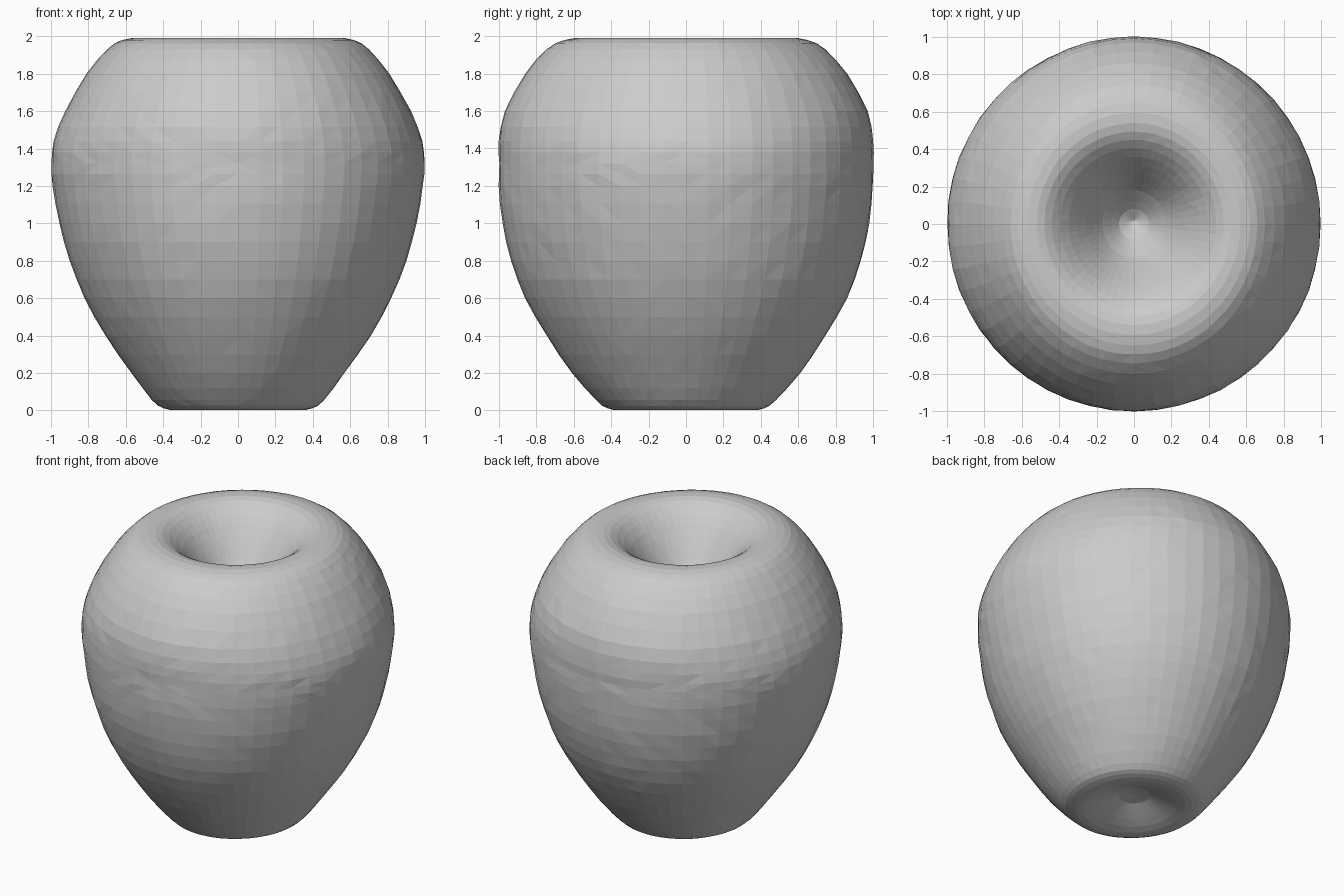
import bpy, bmesh, math, random

if "Cube" in bpy.data.objects:
    bpy.data.objects.remove(bpy.data.objects["Cube"])

random.seed(4)
SEGMENTS = 52

# Apple profile from blossom end, up the side, over the rim, into the stem hollow:
# (radius in x, radius in y, height)
PROFILE = [
    (0.10, 0.10, 0.085), (0.22, 0.22, 0.035), (0.32, 0.34, 0.002),
    (0.40, 0.42, 0.012), (0.46, 0.48, 0.055), (0.57, 0.61, 0.20),
    (0.71, 0.745, 0.40), (0.82, 0.86, 0.60), (0.90, 0.935, 0.80),
    (0.955, 0.98, 1.00), (0.99, 1.00, 1.20), (1.00, 1.00, 1.32),
    (0.985, 1.00, 1.44), (0.925, 0.97, 1.60), (0.81, 0.86, 1.80),
    (0.70, 0.745, 1.93), (0.62, 0.65, 1.98), (0.52, 0.54, 1.99),
    (0.44, 0.45, 1.955), (0.35, 0.36, 1.87), (0.26, 0.27, 1.75),
    (0.17, 0.18, 1.62), (0.08, 0.08, 1.52),
]


def spline(points, steps):
    """Catmull-Rom resampling of the profile."""
    out = []
    for i in range(len(points) - 1):
        a, b = points[max(i - 1, 0)], points[i]
        c, d = points[i + 1], points[min(i + 2, len(points) - 1)]
        for k in range(steps):
            t = k / steps
            out.append(tuple(
                0.5 * (2 * q + (r - p) * t + (2 * p - 5 * q + 4 * r - s) * t * t
                       + (3 * q - p - 3 * r + s) * t ** 3)
                for p, q, r, s in zip(a, b, c, d)))
    return out + [points[-1]]


# Lathe the profile into slightly uneven, faceted rings
bm = bmesh.new()
rings = []
for rx, ry, z in spline(PROFILE, 2):
    ring = []
    for j in range(SEGMENTS):
        a = 2 * math.pi * j / SEGMENTS
        wobble = 1 + random.uniform(-0.003, 0.002)
        ring.append(bm.verts.new((rx * wobble * math.cos(a),
                                  ry * wobble * math.sin(a), max(z, 0.0))))
    rings.append(ring)
for low, high in zip(rings, rings[1:]):
    for j in range(SEGMENTS):
        k = (j + 1) % SEGMENTS
        bm.faces.new((low[j], low[k], high[k], high[j]))

# Close the blossom dimple and the bottom of the stem hollow
for ring, z in ((rings[0], 0.10), (rings[-1], 1.48)):
    tip = bm.verts.new((0, 0.02 if z > 1 else 0, z))
    for j in range(SEGMENTS):
        bm.faces.new((ring[j], ring[(j + 1) % SEGMENTS], tip))
bmesh.ops.triangulate(bm, faces=bm.faces[:])
bmesh.ops.recalc_face_normals(bm, faces=bm.faces[:])

mesh = bpy.data.meshes.new("apple_body")
bm.to_mesh(mesh)
bm.free()
apple = bpy.data.objects.new("apple_body", mesh)
bpy.context.collection.objects.link(apple)
